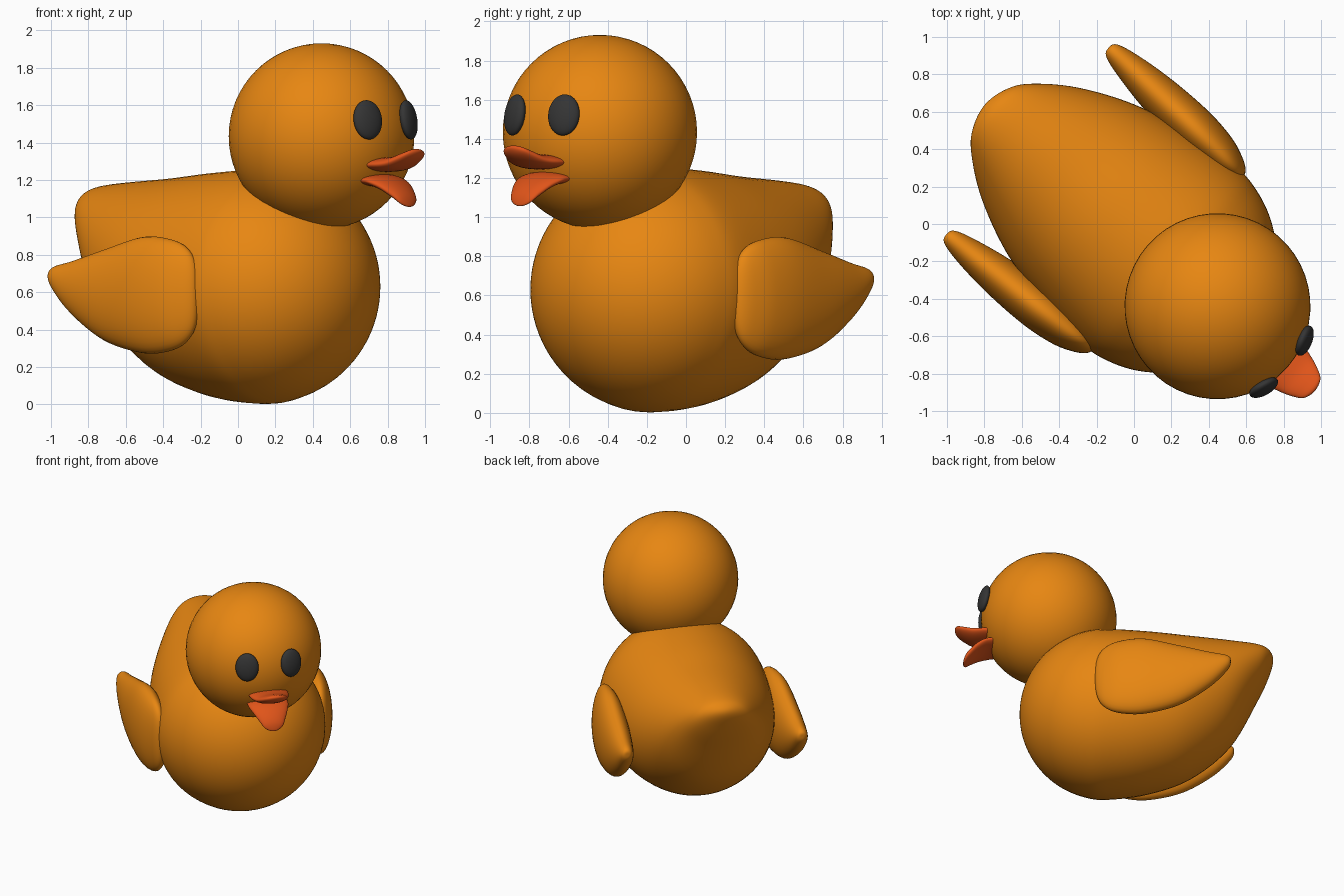
import bpy, bmesh, math
from mathutils import Matrix, Vector

if "Cube" in bpy.data.objects:
    bpy.data.objects.remove(bpy.data.objects["Cube"])

# The duck is modelled facing +x, then turned into place
PLACE = Matrix.Translation((-0.026, -0.029, 0)) @ Matrix.Rotation(math.radians(-41), 4, 'Z')


def material(name, rgb):
    m = bpy.data.materials.new(name)
    m.diffuse_color = (*rgb, 1)
    m.use_nodes = True
    m.node_tree.nodes["Principled BSDF"].inputs["Base Color"].default_value = m.diffuse_color
    return m


ORANGE = material("orange", (0.8, 0.24, 0.006))
RED = material("red_orange", (0.75, 0.09, 0.01))
BLACK = material("black", (0.035, 0.035, 0.035))


def finish(name, bm, mat, local=Matrix()):
    bmesh.ops.recalc_face_normals(bm, faces=bm.faces)
    for f in bm.faces:
        f.smooth = True
    me = bpy.data.meshes.new(name)
    bm.to_mesh(me)
    bm.free()
    me.materials.append(mat)
    ob = bpy.data.objects.new(name, me)
    ob.matrix_world = PLACE @ local
    bpy.context.collection.objects.link(ob)
    return ob


def catmull(a, b, c, d, t):
    return 0.5 * (2 * b + (c - a) * t + (2 * a - 5 * b + 4 * c - d) * t * t
                  + (3 * b - a - 3 * c + d) * t ** 3)


def mirror_pole(s):
    return (s[0], s[1], s[2], -s[3], -s[4])


def loft(name, stations, mat, segs=40, steps=6):
    """Skin elliptical rings (x, y, z, half width, half height); both ends are poles."""
    s = [mirror_pole(stations[1])] + stations + [mirror_pole(stations[-2])]
    rows = []
    for i in range(1, len(s) - 2):
        for k in range(steps):
            rows.append([catmull(*v, k / steps) for v in zip(s[i - 1], s[i], s[i + 1], s[i + 2])])
    bm = bmesh.new()
    first = bm.verts.new(stations[0][:3])
    last = bm.verts.new(stations[-1][:3])
    rings = []
    for x, y, z, w, h in rows[1:]:
        rings.append([bm.verts.new((x, y + w * math.cos(a), z + h * math.sin(a)))
                      for a in (2 * math.pi * j / segs for j in range(segs))])
    for j in range(segs):
        n = (j + 1) % segs
        bm.faces.new((first, rings[0][j], rings[0][n]))
        bm.faces.new((last, rings[-1][n], rings[-1][j]))
        for r, q in zip(rings, rings[1:]):
            bm.faces.new((r[j], q[j], q[n], r[n]))
    return finish(name, bm, mat)


def ball(name, radii, mat, local):
    bm = bmesh.new()
    bmesh.ops.create_uvsphere(bm, u_segments=48, v_segments=32, radius=1)
    bmesh.ops.scale(bm, vec=radii, verts=bm.verts)
    return finish(name, bm, mat, local)


def ring(x, y, w, top, bottom):
    return (x, y, (top + bottom) / 2, w, (top - bottom) / 2)


# Body: upswept tail blending into a round breast
tail = [(-1.02, 0, 1.08, 1.08), (-0.985, 0.14, 1.14, 0.96), (-0.90, 0.25, 1.17, 0.77),
        (-0.70, 0.395, 1.19, 0.40), (-0.41, 0.525, 1.21, 0.155), (-0.10, 0.595, 1.24, 0.04)]
body = [ring(x, 0, w, t, b) for x, w, t, b in tail]
for deg in range(0, 91, 15):
    a = math.radians(deg)
    r = 0.627 * math.cos(a)
    body.append((0.21 + 0.63 * math.sin(a), 0, 0.63, r, r))
loft("body", body, ORANGE, segs=64)

# Head
ball("head", (0.497, 0.497, 0.497), ORANGE, Matrix.Translation((0.626, 0, 1.434)))

# Wings and eyes, mirrored left and right
wing = [(-0.72, 0.66, 0, 0.69, 0.69), (-0.695, 0.66, 0.045, 0.735, 0.62),
        (-0.56, 0.655, 0.08, 0.768, 0.48), (-0.34, 0.645, 0.11, 0.83, 0.34),
        (-0.09, 0.635, 0.12, 0.895, 0.275), (0.09, 0.625, 0.105, 0.885, 0.285),
        (0.20, 0.615, 0.075, 0.84, 0.335), (0.26, 0.61, 0.04, 0.75, 0.43),
        (0.277, 0.61, 0, 0.59, 0.59)]
for side, label in ((1, "left"), (-1, "right")):
    loft(label + "_wing", [ring(x, side * y, w, t, b) for x, y, w, t, b in wing], ORANGE)
    pose = (Matrix.Translation((1.098, side * 0.166, 1.522))
            @ Matrix.Rotation(side * math.radians(19.4), 4, 'Z')
            @ Matrix.Rotation(math.radians(-9), 4, 'Y'))
    ball(label + "_eye", (0.038, 0.085, 0.106), BLACK, pose)

# Open beak: upper half curls up, lower half curls down
loft("upper_beak", [(0.95, 0, 1.285, 0, 0), (0.99, 0, 1.285, 0.13, 0.03),
                    (1.09, 0, 1.282, 0.145, 0.038), (1.18, 0, 1.29, 0.125, 0.038),
                    (1.25, 0, 1.317, 0.098, 0.035), (1.298, 0, 1.342, 0.065, 0.024),
                    (1.316, 0, 1.352, 0, 0)], RED)
loft("lower_beak", [(0.95, 0, 1.20, 0, 0), (0.99, 0, 1.20, 0.13, 0.03),
                    (1.07, 0, 1.195, 0.15, 0.036), (1.14, 0, 1.17, 0.13, 0.04),
                    (1.20, 0, 1.128, 0.098, 0.04), (1.24, 0, 1.088, 0.065, 0.03),
                    (1.255, 0, 1.065, 0, 0)], RED)
